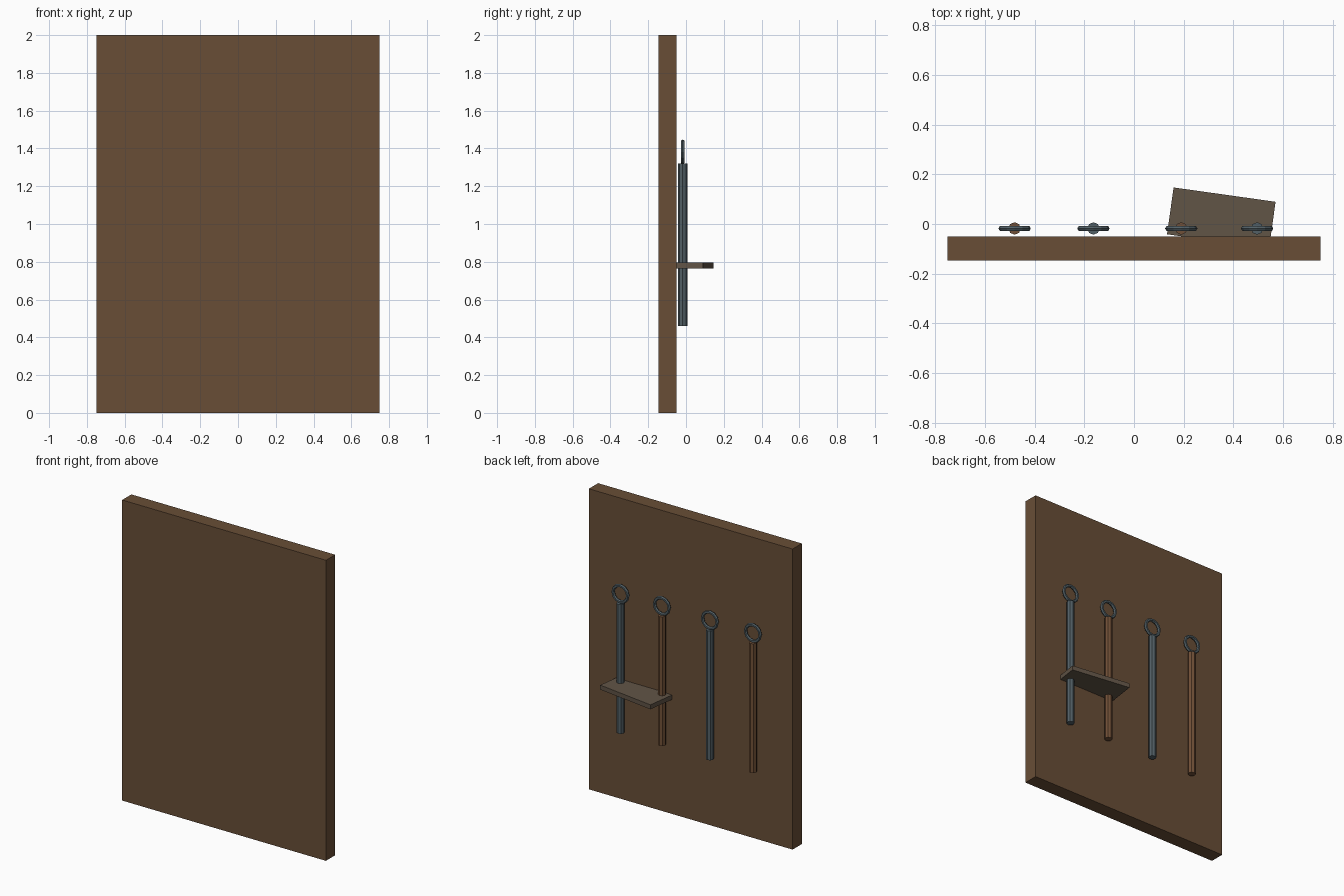
import bpy, math

if "Cube" in bpy.data.objects:
    bpy.data.objects.remove(bpy.data.objects["Cube"])


def material(name, rgb):
    m = bpy.data.materials.new(name)
    m.diffuse_color = (*rgb, 1)
    m.use_nodes = True
    m.node_tree.nodes["Principled BSDF"].inputs["Base Color"].default_value = m.diffuse_color
    return m


board_wood = material("board brown", (0.140, 0.076, 0.037))
shelf_wood = material("shelf grey brown", (0.120, 0.089, 0.062))
handle_wood = material("handle brown", (0.165, 0.080, 0.038))
steel = material("blue grey steel", (0.085, 0.117, 0.133))


def finish(name, mat):
    ob = bpy.context.object
    ob.name = name
    ob.data.materials.append(mat)
    return ob


def box(name, center, size, mat, turn=0):
    bpy.ops.mesh.primitive_cube_add(size=1, location=center, rotation=(0, 0, turn))
    ob = finish(name, mat)
    ob.scale = size
    return ob


# Upright back board
box("back_board", (0, -0.098, 1), (1.5, 0.097, 2), board_wood)

# Small crooked shelf, one corner sunk into the board
box("shelf", (0.351, 0.024, 0.78), (0.414, 0.19, 0.03), shelf_wood, math.radians(-8))

# Hanging rods, alternately steel and wood, each with a steel ring on top
ROD_Y = -0.018
for i, (x, mat) in enumerate([(-0.48, handle_wood), (-0.163, steel),
                              (0.19, handle_wood), (0.495, steel)], 1):
    bpy.ops.mesh.primitive_cylinder_add(vertices=8, radius=0.025, depth=0.86,
                                        location=(x, ROD_Y, 0.89))
    finish(f"rod_{i}", mat)
    bpy.ops.mesh.primitive_torus_add(major_segments=12, minor_segments=6,
                                     major_radius=0.054, minor_radius=0.011,
                                     location=(x, ROD_Y, 1.382),
                                     rotation=(math.pi / 2, 0, 0))
    finish(f"ring_{i}", steel)
